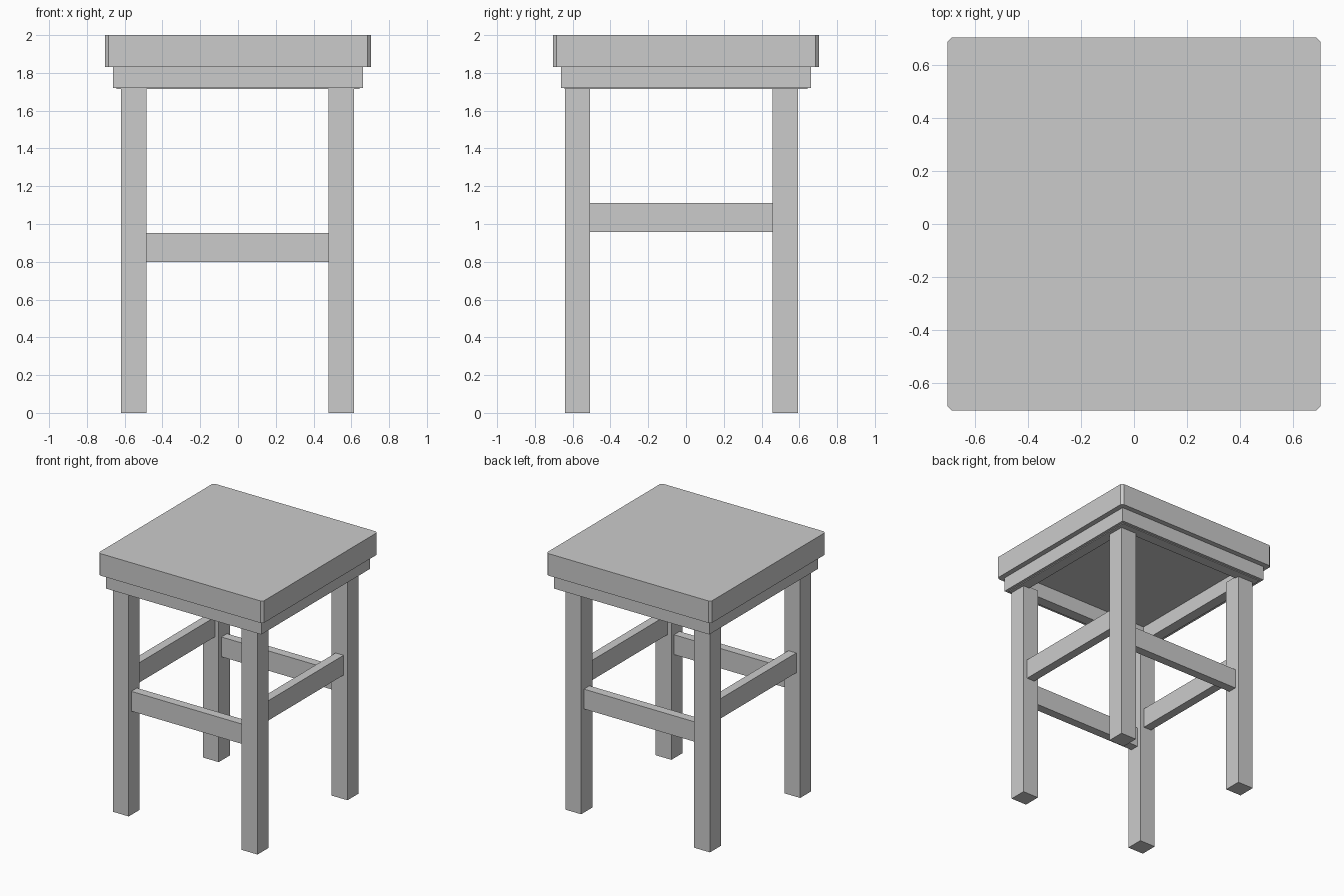
import bpy, bmesh

if "Cube" in bpy.data.objects:
    bpy.data.objects.remove(bpy.data.objects["Cube"])


def box(name, x0, x1, y0, y1, z0, z1):
    """Axis-aligned box given by its limits."""
    bm = bmesh.new()
    bmesh.ops.create_cube(bm, size=1)
    for v in bm.verts:
        v.co.x = x0 if v.co.x < 0 else x1
        v.co.y = y0 if v.co.y < 0 else y1
        v.co.z = z0 if v.co.z < 0 else z1
    return finish(name, bm)


def finish(name, bm):
    bmesh.ops.recalc_face_normals(bm, faces=bm.faces)
    mesh = bpy.data.meshes.new(name)
    bm.to_mesh(mesh)
    bm.free()
    ob = bpy.data.objects.new(name, mesh)
    bpy.context.collection.objects.link(ob)
    return ob


def frame(name, outer, inner, z0, z1):
    """Hollow square frame, open at top and bottom."""
    bm = bmesh.new()
    corners = [(-1, -1), (1, -1), (1, 1), (-1, 1)]
    rings = [[bm.verts.new((sx * r, sy * r, z)) for sx, sy in corners]
             for r, z in ((outer, z0), (outer, z1), (inner, z1), (inner, z0))]
    for a in range(4):
        p, q = rings[a], rings[(a + 1) % 4]
        for i in range(4):
            j = (i + 1) % 4
            bm.faces.new((p[i], p[j], q[j], q[i]))
    return finish(name, bm)


# Seat slab with clipped vertical corners
bm = bmesh.new()
S, C = 0.703, 0.017
outline = [(-S + C, -S), (S - C, -S), (S, -S + C), (S, S - C),
           (S - C, S), (-S + C, S), (-S, S - C), (-S, -S + C)]
base = bm.faces.new([bm.verts.new((x, y, 1.83)) for x, y in outline])
top = bmesh.ops.extrude_face_region(bm, geom=[base], use_keep_orig=True)
bmesh.ops.translate(bm, vec=(0, 0, 0.17),
                    verts=[g for g in top["geom"] if isinstance(g, bmesh.types.BMVert)])
finish("seat", bm)

# Apron under the seat, with a thin lower lip
frame("apron", 0.663, 0.56, 1.72, 1.83)
frame("apron_lip", 0.642, 0.56, 1.714, 1.72)

# Legs
X = {"left": (-0.62, -0.485), "right": (0.48, 0.615)}
Y = {"front": (-0.64, -0.507), "back": (0.457, 0.593)}
for sx, (x0, x1) in X.items():
    for sy, (y0, y1) in Y.items():
        box(f"{sy}_{sx}_leg", x0, x1, y0, y1, 0, 1.725)

# Stretchers centred in the legs: low at front and back, higher at the sides
T = 0.034
for sy, (y0, y1) in Y.items():
    c = (y0 + y1) / 2
    box(f"{sy}_stretcher", -0.49, 0.485, c - T, c + T, 0.80, 0.953)
for sx, (x0, x1) in X.items():
    c = (x0 + x1) / 2
    box(f"{sx}_stretcher", c - T, c + T, -0.512, 0.462, 0.957, 1.11)
